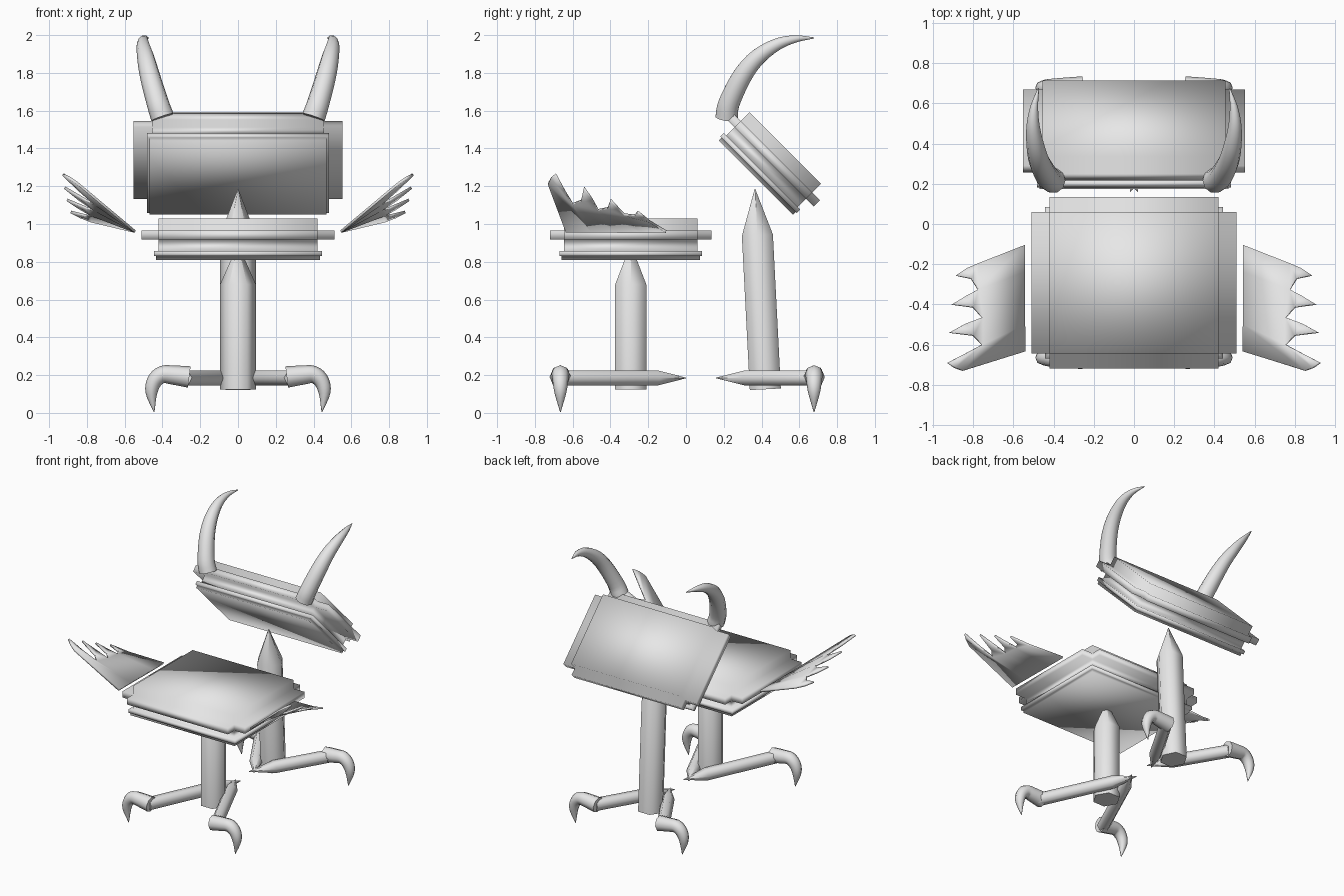
import bpy, bmesh, math
from mathutils import Vector, Matrix

if "Cube" in bpy.data.objects:
    bpy.data.objects.remove(bpy.data.objects["Cube"])

grey = bpy.data.materials.new("plain grey")
grey.diffuse_color = (0.8, 0.8, 0.8, 1)
grey.use_nodes = True
grey.node_tree.nodes["Principled BSDF"].inputs["Base Color"].default_value = grey.diffuse_color


def finish(name, bm):
    bmesh.ops.recalc_face_normals(bm, faces=bm.faces[:])
    mesh = bpy.data.meshes.new(name)
    bm.to_mesh(mesh)
    bm.free()
    mesh.materials.append(grey)
    ob = bpy.data.objects.new(name, mesh)
    bpy.context.collection.objects.link(ob)
    return ob


def slab(name, matrix):
    """Cushion with a stepped flange below and a band extruded out of its sides."""
    bm = bmesh.new()
    hx, hy = 0.42, 0.3525
    levels = [(0, .013), (.02, .013), (.02, .024), (.046, .024), (.046, 0),
              (.108, 0), (.155, 0), (.22, 0)]
    rings = [[bm.verts.new((sx * (hx + d), sy * (hy + d), z))
              for sx, sy in ((-1, -1), (1, -1), (1, 1), (-1, 1))] for z, d in levels]
    band = []
    for k in range(len(rings) - 1):
        a, b = rings[k], rings[k + 1]
        for i in range(4):
            j = (i + 1) % 4
            f = bm.faces.new((a[i], a[j], b[j], b[i]))
            if k == 5:
                band.append(f)
    bm.faces.new(rings[0][::-1])
    bm.faces.new(rings[-1])
    bmesh.ops.recalc_face_normals(bm, faces=bm.faces[:])
    # side band: each face is pulled straight out, leaving notched corners
    for f in band:
        f.normal_update()
        n = f.normal.copy()
        new = bmesh.ops.extrude_discrete_faces(bm, faces=[f])["faces"][0]
        for v in new.verts:
            v.co += n * (0.09 if abs(n.x) > .5 else 0.075)
    for f in bm.faces:
        f.smooth = True
    bm.transform(matrix)
    return finish(name, bm)


def smooth_path(pts, steps=4):
    """Catmull-Rom curve through (x, y, z, radius) points."""
    p = [Vector(q) for q in pts]
    p = [2 * p[0] - p[1]] + p + [2 * p[-1] - p[-2]]
    out = []
    for i in range(1, len(p) - 2):
        a, b, c, d = p[i - 1:i + 3]
        for s in range(steps):
            t = s / steps
            out.append(.5 * (2 * b + (c - a) * t + (2 * a - 5 * b + 4 * c - d) * t * t
                             + (3 * b - a - 3 * c + d) * t ** 3))
    return out + [p[-2]]


def sweep(name, pts, ref, sides, phase=0.0):
    """Tapered tube along (x, y, z, radius) points, with a flat base."""
    bm = bmesh.new()
    pos = [Vector(p[:3]) for p in pts]
    rings = []
    for i, p in enumerate(pts):
        t = (pos[min(i + 1, len(pos) - 1)] - pos[max(i - 1, 0)]).normalized()
        u = Vector(ref)
        u = (u - t * u.dot(t)).normalized()
        w = t.cross(u)
        r = max(p[3], .002)
        rings.append([bm.verts.new(pos[i] + r * (u * math.cos(a) + w * math.sin(a)))
                      for a in (phase + 2 * math.pi * k / sides for k in range(sides))])
    for a, b in zip(rings, rings[1:]):
        for i in range(sides):
            j = (i + 1) % sides
            bm.faces.new((a[i], a[j], b[j], b[i])).smooth = True
    for ring in (rings[0], rings[-1]):
        cap = bm.faces.new(ring)
        for e in cap.edges:
            e.smooth = False
    return finish(name, bm)


def wing(name, s):
    """Twisted fan of four pointed feathers."""
    bm = bmesh.new()

    def vert(x, y):
        k = .31 + 1.12 * (-.26 - y)
        return bm.verts.new((s * x, y, .96 + (x - .545) * k))
    inner = [vert(.545, y) for y in (-.105, -.24, -.37, -.50, -.635)]
    gaps = [vert(*p) for p in ((.776, -.196), (.776, -.326), (.755, -.465),
                               (.755, -.60), (.85, -.73))]
    tips = [vert(*p) for p in ((.885, -.256), (.905, -.40), (.918, -.54), (.927, -.69))]
    hooks = [vert(*p) for p in ((.81, -.272), (.80, -.415), (.80, -.555), (.89, -.715))]
    leads = [vert(*p) for p in ((.835, -.222), (.84, -.36), (.84, -.497), (.84, -.645))]
    for i in range(4):
        bm.faces.new((inner[i], gaps[i], gaps[i + 1], inner[i + 1]))
        bm.faces.new((gaps[i], leads[i], hooks[i], gaps[i + 1]))
        bm.faces.new((leads[i], tips[i], hooks[i]))
    for f in bm.faces:
        f.smooth = True
    ob = finish(name, bm)
    mod = ob.modifiers.new("thickness", "SOLIDIFY")
    mod.thickness = .014
    mod.offset = 0


# seat and tilted backrest share one shape
slab("seat", Matrix.Translation((0, -.2925, .81)))
slab("backrest", Matrix.Translation((0, .37, 1.246)) @ Matrix.Rotation(math.radians(-45), 4, 'X')
     @ Matrix.Diagonal((1.085, .76, 1, 1)))

# pointed hexagonal legs
X = (1, 0, 0)
sweep("front_leg", [(0, -.2925, .125, .095), (0, -.2925, .68, .095), (0, -.2925, .89, 0)], X, 6)
sweep("back_leg", [(0, .42, .125, .095), (0, .378, .94, .095), (0, .365, 1.185, 0)], X, 6)

for s, side in ((-1, "left"), (1, "right")):
    # feet: pointed toe bars splaying outward, ending in curved claws
    for end, y0, y1, ys in (("front", 0, -.665, -.155), ("back", .16, .678, .32)):
        x0, x1 = -.02, .285
        xs = x0 + (x1 - x0) * (ys - y0) / (y1 - y0)
        sweep(f"{end}_toe_bar_{side}", [(s * x1, y1, .185, .045), (s * xs, ys, .185, .045),
                                        (s * x0, y0, .185, 0)], (0, 0, 1), 6, math.pi / 6)
        claw = [(.258, .19, .057), (.34, .20, .051), (.40, .203, .046), (.442, .168, .041),
                (.458, .105, .031), (.444, .005, .002)]
        sweep(f"{end}_claw_{side}", smooth_path([(s * x, y1, z, r) for x, z, r in claw]),
              (0, 1, 0), 8)
    # horns curving up and backward from the backrest top
    horn = [(.40, .215, 1.565, .062), (.425, .228, 1.64, .059), (.465, .296, 1.78, .054),
            (.488, .376, 1.88, .046), (.502, .48, 1.95, .034), (.497, .58, 1.98, .02),
            (.475, .677, 1.985, .003)]
    sweep(f"horn_{side}", smooth_path([(s * x, y, z, r) for x, y, z, r in horn]), X, 10)
    wing(f"wing_{side}", s)
